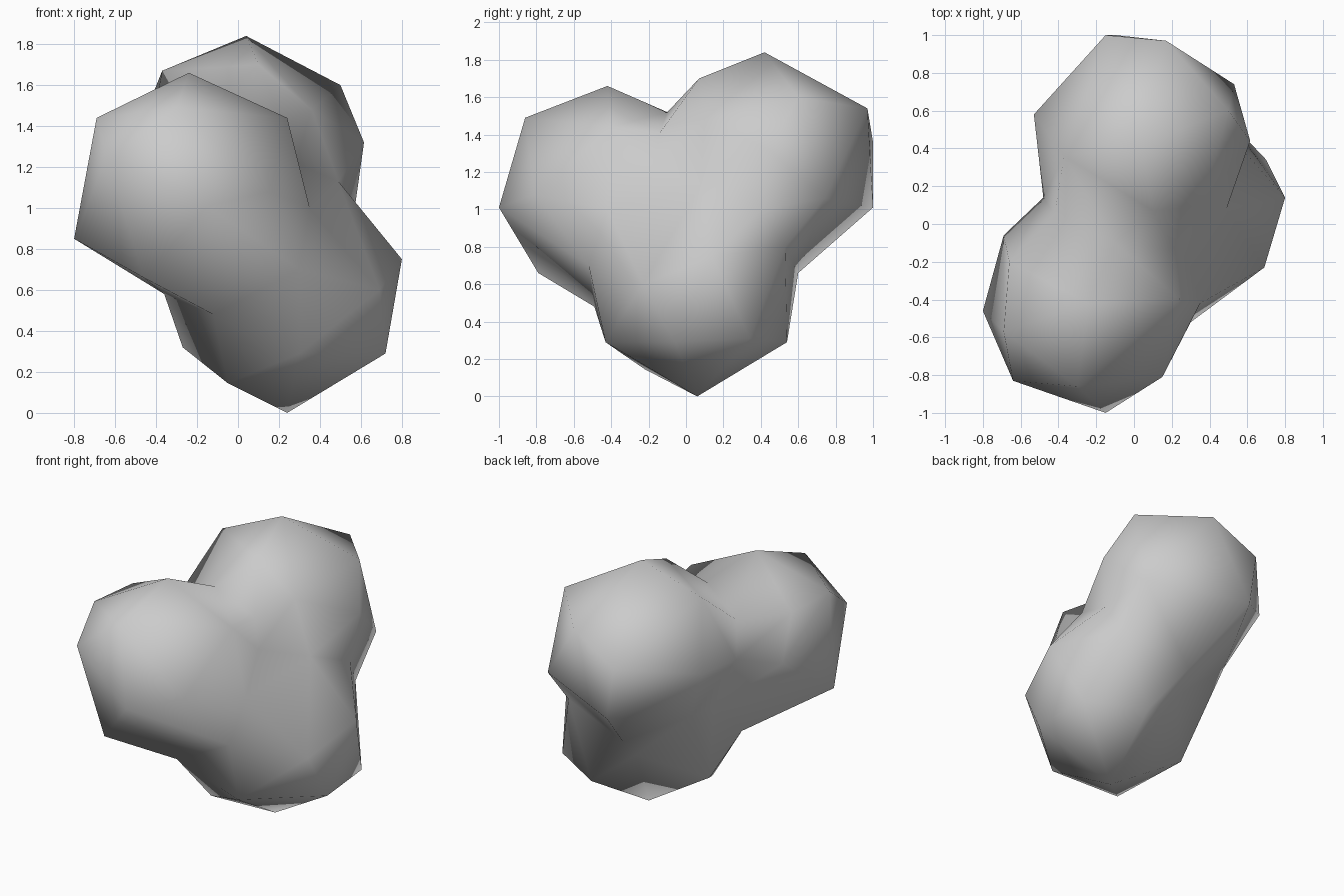
import bpy, bmesh
from mathutils import Vector

# Key corners of the three lobes that melt into one coarse lump
FRONT_LEFT_LOBE = [
    (-.24, -.42, 1.66), (-.69, -.57, 1.44), (-.66, -.20, 1.43), (.24, -.40, 1.44),
    (-.30, -.86, 1.49), (-.15, -1.0, 1.01), (-.64, -.83, 1.25), (-.80, -.46, .85),
    (-.69, -.06, 1.14), (.15, -.81, 1.08), (.35, -.42, 1.0), (-.12, -.49, .48),
    (-.46, -.79, .66)]
BACK_LOBE = [
    (.04, .42, 1.84), (.10, .07, 1.70), (-.37, .36, 1.67), (.50, .60, 1.60),
    (.17, .97, 1.54), (-.10, 1.0, 1.01), (.615, .44, 1.32), (-.53, .58, 1.27),
    (.53, .74, 1.06), (-.35, .45, .88), (-.15, 1.0, 1.36), (.36, .10, 1.48)]
LOWER_LOBE = [
    (.24, .06, 0), (-.05, -.22, .145), (-.27, .13, .32), (.72, -.06, .29),
    (.30, -.43, .29), (.70, .34, .31), (.34, .54, .29), (.80, .14, .75),
    (.69, -.23, .60)]
# Creases where the lobes meet
CREASES = [
    (.06, .60, .66), (-.48, .14, 1.19), (-.36, -.09, .58), (-.28, .10, .80),
    (.57, .40, 1.0), (.30, -.52, .70), (-.10, -.10, 1.52), (.49, .08, 1.13),
    (.52, .53, .80), (-.42, .05, 1.41), (.22, -.14, 1.41), (.28, -.18, 1.22),
    (.05, .47, .52)]
MIDDLE = Vector((0.01, 0.02, 0.97))

# Skin the corners: join neighbours as seen from the middle of the lump
corners = [Vector(p) for p in FRONT_LEFT_LOBE + BACK_LOBE + LOWER_LOBE + CREASES]
bm = bmesh.new()
place = {bm.verts.new((p - MIDDLE).normalized()): p for p in corners}
bmesh.ops.convex_hull(bm, input=bm.verts[:])
for v, p in place.items():
    v.co = p
bmesh.ops.recalc_face_normals(bm, faces=bm.faces[:])
for f in bm.faces:
    f.smooth = True

mesh = bpy.data.meshes.new("lobed_lump")
bm.to_mesh(mesh)
bm.free()

# Plain mid grey
grey = bpy.data.materials.new("mid grey")
grey.diffuse_color = (0.6, 0.6, 0.6, 1)
mesh.materials.append(grey)
bpy.context.collection.objects.link(bpy.data.objects.new("lobed_lump", mesh))
